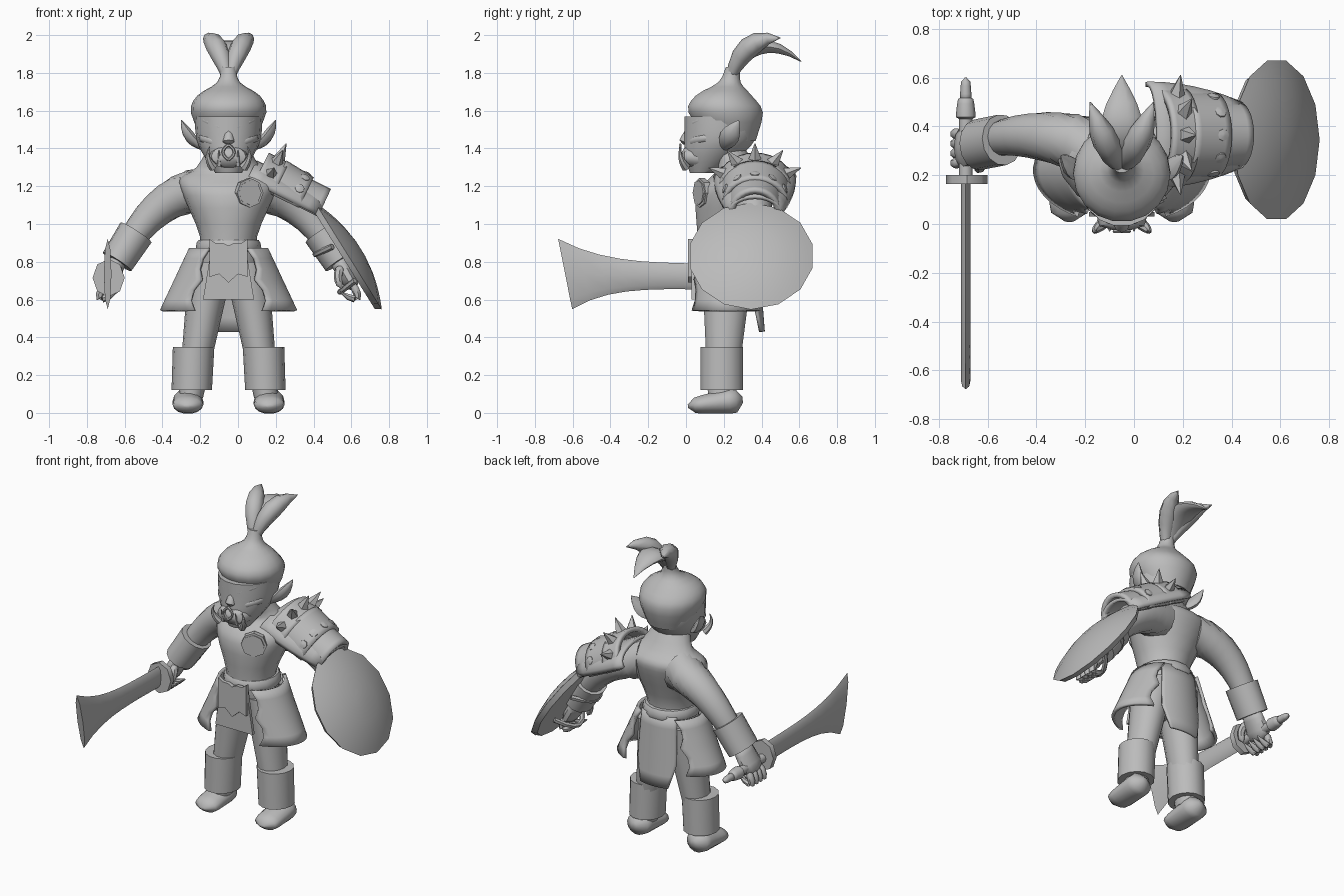
import bpy, bmesh, math
from mathutils import Vector

if "Cube" in bpy.data.objects:
    bpy.data.objects.remove(bpy.data.objects["Cube"], do_unlink=True)

GREY = (0.5, 0.5, 0.5, 1)
clay = bpy.data.materials.new("clay grey")
clay.use_nodes = True
clay.diffuse_color = GREY
clay.node_tree.nodes["Principled BSDF"].inputs["Base Color"].default_value = GREY
X, Y, Z = Vector((1, 0, 0)), Vector((0, 1, 0)), Vector((0, 0, 1))
MID = -0.05  # centre line of the body


def finish(name, bm, mirror=False, thickness=0, angle=50):
    """Turn a bmesh into a shaded object, optionally flipped to the left side."""
    if mirror:
        for vert in bm.verts:
            vert.co.x = 2 * MID - vert.co.x
    bmesh.ops.recalc_face_normals(bm, faces=bm.faces)
    mesh = bpy.data.meshes.new(name)
    bm.to_mesh(mesh)
    bm.free()
    mesh.materials.append(clay)
    part = bpy.data.objects.new(name, mesh)
    bpy.context.collection.objects.link(part)
    if thickness:
        solid = part.modifiers.new("thickness", 'SOLIDIFY')
        solid.thickness, solid.offset = thickness, 0
    bpy.ops.object.select_all(action='DESELECT')
    bpy.context.view_layer.objects.active = part
    part.select_set(True)
    bpy.ops.object.shade_smooth_by_angle(angle=math.radians(angle))


def skin(name, rings, sides=14, arc=None, **options):
    """Join rings of (centre, side vector, depth vector, arc inset in degrees)."""
    bm = bmesh.new()
    first, last = arc or (0, 360)
    count = sides + 1 if arc else sides
    rows = []
    for centre, side, depth, inset in rings:
        row = []
        for k in range(count):
            a = math.radians(first + inset + (last - first - 2 * inset) * k / sides)
            row.append(bm.verts.new(centre + side * math.cos(a) + depth * math.sin(a)))
        rows.append(row)
    for low, high in zip(rows, rows[1:]):
        for k in range(sides):
            j = (k + 1) % count
            bm.faces.new((low[k], low[j], high[j], high[k]))
    if not arc:
        bm.faces.new(rows[0])
        bm.faces.new(rows[-1])
    finish(name, bm, **options)


def value(spec, t):
    """A radius is a number, a start and end pair, or a rule."""
    if callable(spec):
        return spec(t)
    if isinstance(spec, tuple):
        return spec[0] + (spec[1] - spec[0]) * t
    return spec


def pill(*ends):
    """Radius rule with rounded ends."""
    return lambda t: value((ends[0], ends[-1]), t) * math.sqrt(1.05 - (2 * t - 1) ** 6)


def leaf(r):
    """Radius rule that swells and then closes to a point."""
    return lambda t: r * math.sin(math.pi * (0.12 + 0.88 * t ** 1.2)) + 0.002


def sweep(name, start, end, wide, deep=None, bend=None, axis=None, steps=6,
          inset=0, **options):
    """Sweep an ellipse along a straight or bent path."""
    start, end = Vector(start), Vector(end)
    bend = Vector(bend) if bend else (start + end) / 2
    rings = []
    for i in range(steps + 1):
        t = i / steps
        centre = start.lerp(bend, t).lerp(bend.lerp(end, t), t)
        along = (axis or (bend - start).lerp(end - bend, t)).normalized()
        side = (X - along * along.x).normalized()
        r = value(wide, t)
        r2 = r if deep is None else value(deep, t)
        rings.append((centre, side * r, along.cross(side) * r2, value(inset, t)))
    skin(name, rings, **options)


def both(name, *args, **options):
    sweep("right_" + name, *args, **options)
    sweep("left_" + name, *args, mirror=True, **options)


def column(name, keys, steps=3):
    """Smooth upright body from a few keys of (y, z, half width, half depth)."""
    keys = [Vector(k) for k in keys]
    path = []
    for i in range(len(keys) - 1):
        a, b = keys[i], keys[i + 1]
        before, after = keys[max(i - 1, 0)], keys[min(i + 2, len(keys) - 1)]
        for s in range(steps):
            t = s / steps
            path.append(a * (1 - t) ** 2 * (1 + 2 * t) + b * t * t * (3 - 2 * t)
                        + (b - before) / 2 * t * (1 - t) ** 2 - (after - a) / 2 * t * t * (1 - t))
    path.append(keys[-1])
    skin(name, [(Vector((MID, k[0], k[1])), X * k[2], Y * k[3], 0) for k in path], sides=18)


def plate(name, half, y, depth):
    """Flat hanging plate from half an outline of (offset, height)."""
    outline = [(MID + p, q) for p, q in half] + [(MID - p, q) for p, q in reversed(half) if p]
    bm = bmesh.new()
    back, front = [[bm.verts.new((p, d, q)) for p, q in outline] for d in (y + depth, y)]
    bm.faces.new(back)
    bm.faces.new(front)
    for k in range(len(outline)):
        bm.faces.new((back[k - 1], back[k], front[k], front[k - 1]))
    finish(name, bm, angle=30)


# Torso, belt and head
column("torso", [(.22, .6, .14, .1), (.22, .8, .17, .15), (.21, .93, .15, .15),
                 (.24, 1.15, .24, .19), (.28, 1.24, .26, .16), (.27, 1.3, .17, .11),
                 (.2, 1.42, .1, .1)])
sweep("belt", (MID, .22, .84), (MID, .22, .93), pill(.175, .16))
column("head", [(.09, 1.27, .07, .07), (.14, 1.36, .13, .15), (.18, 1.45, .17, .19),
                (.19, 1.57, .18, .2)])
column("hair_cap", [(.25, 1.44, .13, .12), (.21, 1.59, .2, .2), (.2, 1.68, .165, .15),
                    (.23, 1.75, .06, .06), (.25, 1.83, .04, .04)])

# Topknot plumes
sweep("rear_plume", (MID, .23, 1.75), (MID, .61, 1.86), leaf(.085), leaf(.035),
      bend=(MID, .36, 2.06), steps=8, sides=10)
both("plume", (MID, .23, 1.75), (-.18, .5, 1.985), leaf(.055), leaf(.055),
     bend=(-.11, .3, 2), sides=8)

# Face
sweep("muzzle", (MID, .1, 1.35), (MID, -.03, 1.36), pill(.11, .09), pill(.07, .05))
sweep("nose", (MID, .02, 1.5), (MID, -.01, 1.42), pill(.02, .035), sides=8)
both("brow", (MID, .01, 1.49), (-.2, .1, 1.56), pill(.02), bend=(-.12, .01, 1.53), sides=8)
both("cheek", (-.09, .03, 1.42), (-.2, .14, 1.46), pill(.025), bend=(-.16, .03, 1.45), sides=8)
both("ear", (-.18, .2, 1.4), (-.3, .28, 1.55), leaf(.025), leaf(.05), bend=(-.27, .22, 1.45),
     sides=8)
both("tusk", (-.13, 0, 1.3), (-.15, -.03, 1.41), (.025, .002), bend=(-.18, -.04, 1.35), sides=7)
both("tooth", (-.1, 0, 1.31), (-.1, -.03, 1.39), (.016, .002), sides=6)
both("nose_ring", (MID, -.03, 1.42), (MID, -.03, 1.34), .008, bend=(-.11, -.03, 1.38), sides=6)

# Arms, cuffs and hands
both("arm", (-.19, .32, 1.18), (-.62, .33, .82), (.125, .06), bend=(-.44, .4, 1.16), steps=8)
both("cuff", (-.54, .345, .955), (-.64, .325, .8), (.098, .09), .105, steps=1)
both("palm", (-.62, .33, .83), (-.72, .31, .65), pill(.05, .04), pill(.07, .09), sides=10)
for i in range(4):
    y = .25 + i * .04
    both("finger_%d" % i, (-.69, y, .71), (-.64, y, .64), pill(.024, .016),
         bend=(-.8, y, .54), sides=7)
both("thumb", (-.65, .27, .78), (-.65, .23, .66), pill(.026, .018), bend=(-.61, .22, .72), sides=7)

# Sword
sweep("blade", (-.69, .18, .72), (-.69, -.64, .735), .02, lambda t: .07 + .12 * t ** 4,
      axis=Vector((0, -5, -1)), sides=8, steps=8, angle=30)
sweep("sword_handle", (-.69, .17, .7), (-.69, .45, .7), .028, sides=8)
sweep("pommel", (-.69, .42, .7), (-.69, .53, .7), pill(.043, .03), sides=8)
sweep("pommel_tip", (-.69, .5, .7), (-.69, .6, .7), pill(.025, .018), sides=8)
sweep("sword_guard", (-.685, .2, .715), (-.685, .165, .715), .085, .1, sides=8, steps=1)

# Shield with its grip and strap
outward = Vector((.85, 0, .53))
middle = Vector((.585, .345, .83))
sweep("shield", middle - outward * .03, middle, (.31, .33), steps=1)
sweep("shield_dome", middle, middle + outward * .075, lambda t: .33 * math.sqrt(1.02 - t))
sweep("hand_grip", (.62, .2, .7), (.62, .47, .7), .016, bend=(.46, .33, .58), sides=6)
sweep("forearm_strap", (.5, .2, .88), (.5, .47, .88), .016, bend=(.32, .33, .8), sides=6)

# Legs, boots and feet
both("leg", (-.14, .22, .8), (-.25, .19, .08), (.12, .065), (.14, .075), axis=Z)
both("boot", (-.245, .19, .12), (-.235, .19, .35), (.107, .11), .115, axis=Z, steps=1)
both("foot", (-.265, .3, .07), (-.265, .01, .035), pill(.08), pill(.075, .04), steps=8)

# Skirt plates with notched edges, loincloths and buckle
both("skirt_plate", (MID, .22, .54), (MID, .22, .87), (.355, .2), (.21, .185),
     arc=(128, 240), inset=lambda t: 8 * abs(math.sin(2 * math.pi * t)), thickness=.02)
sweep("rear_loincloth", (MID, .22, .43), (MID, .22, .88), (.24, .2), (.19, .155),
      arc=(52, 128), inset=lambda t: max(0, 14 - 40 * t), thickness=.015)
plate("front_flap", [(.09, .88), (.135, .6)], .03, .02)
plate("buckle", [(0, .885), (.03, .9), (.07, .9), (.1, .92), (.1, .72), (.05, .735), (0, .69)],
      .01, .025)

# Chest medallion
for name, r, y in (("medallion_rim", .078, .07), ("medallion_face", .065, .065)):
    sweep(name, (.05, .1, 1.165), (.065, y, 1.165), r, sides=8, steps=1, angle=30)

# Layered shoulder guard on the left
down = Vector((2, 0, -1)).normalized()
root = Vector((.09, .365, 1.23))
sweep("shoulder_mantle", root - down * .04, root + down * .38, .09, lambda t: .21 - .08 * t ** 2,
      arc=(-100, 100), thickness=.02)
for name, near, far, wide, deep in (("spiked_band", 0, .12, .15, .18),
                                    ("upper_pad", .1, .27, (.155, .14), (.17, .16)),
                                    ("lower_pad", .22, .38, .125, (.135, .12))):
    sweep(name, root + down * near, root + down * far, wide, deep, sides=16,
          arc=(-100, 100), thickness=.03)
up = down.cross(Y)
for i in range(5):
    a = math.radians(32 * (i - 2))
    rim = up * math.cos(a) * .15 + Y * math.sin(a) * .17
    foot = root + down * .06 + rim
    sweep("shoulder_spike_%d" % i, foot, foot + rim.normalized() * .1, (.04, .002),
          sides=5, steps=1, angle=20)
    stud = root + down * .23 + rim
    sweep("pad_stud_%d" % i, stud - rim * .1, stud + rim * .1, pill(.025), sides=8)
